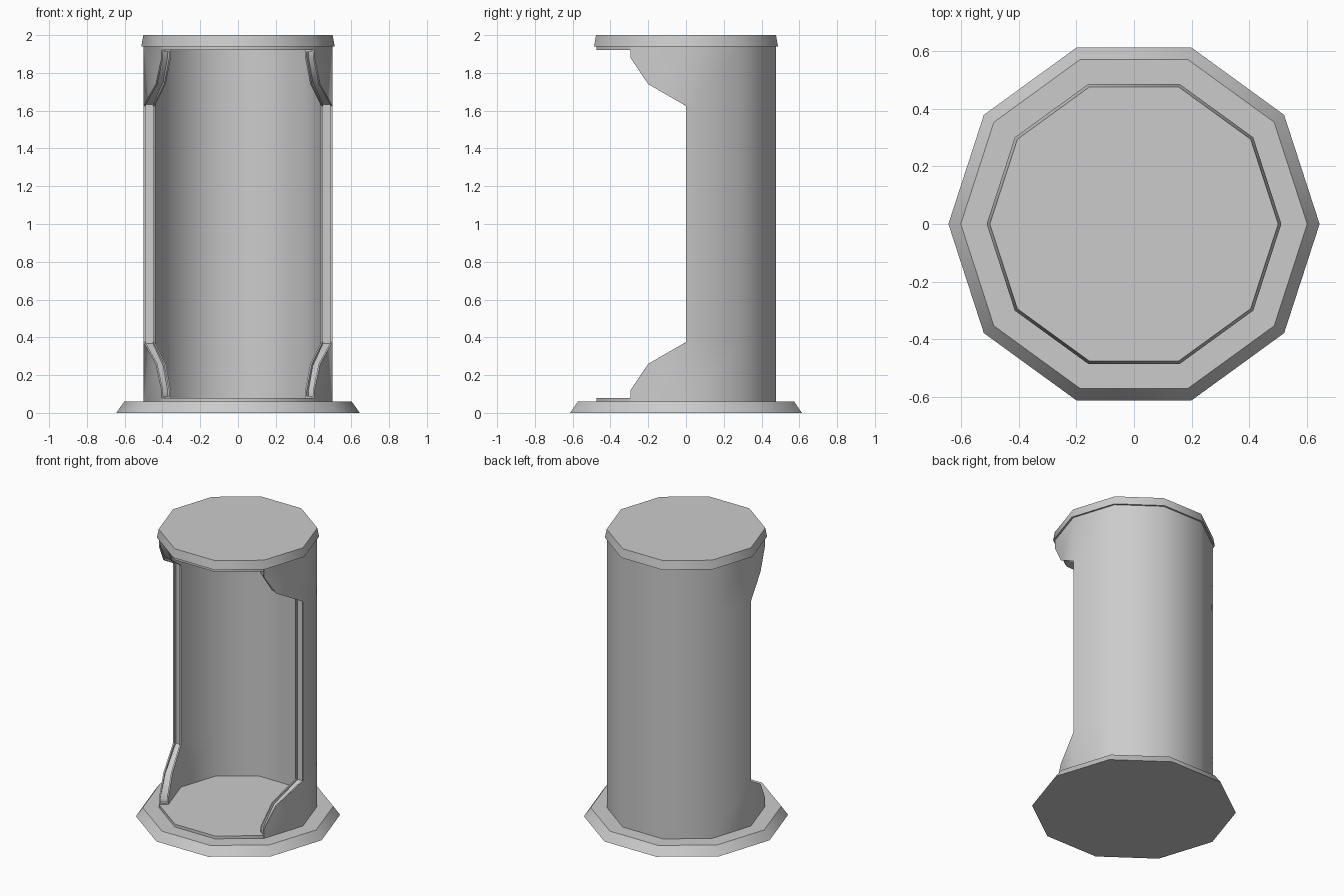
import bpy, bmesh, math

if "Cube" in bpy.data.objects:
    bpy.data.objects.remove(bpy.data.objects["Cube"])

SIDES = 10
STEP = math.tau / SIDES
R_OUT, R_IN = 0.50, 0.44


def finish(bm, name):
    bmesh.ops.recalc_face_normals(bm, faces=bm.faces[:])
    me = bpy.data.meshes.new(name)
    bm.to_mesh(me)
    bm.free()
    ob = bpy.data.objects.new(name, me)
    bpy.context.collection.objects.link(ob)
    bpy.ops.object.select_all(action='DESELECT')
    ob.select_set(True)
    bpy.context.view_layer.objects.active = ob
    bpy.ops.object.shade_smooth_by_angle(angle=math.radians(40))
    return ob


def decagon_block(name, rings):
    """Closed solid through a stack of (radius, z) decagons."""
    bm = bmesh.new()
    loops = [[bm.verts.new((r * math.cos(i * STEP), r * math.sin(i * STEP), z))
              for i in range(SIDES)] for r, z in rings]
    for a, b in zip(loops, loops[1:]):
        for i in range(SIDES):
            j = (i + 1) % SIDES
            bm.faces.new((a[i], a[j], b[j], b[i]))
    bm.faces.new(loops[0][::-1])
    bm.faces.new(loops[-1])
    return finish(bm, name)


def curved_wall(name):
    bm = bmesh.new()
    zs = (0.06, 0.375, 1.625, 1.94)
    # back half: five panels
    cols = [[bm.verts.new((R_OUT * math.cos(i * STEP), R_OUT * math.sin(i * STEP), z))
             for z in zs] for i in range(SIDES // 2 + 1)]
    for a, b in zip(cols, cols[1:]):
        for k in range(3):
            bm.faces.new((a[k], b[k], b[k + 1], a[k + 1]))
    # stepped corner brackets on the next panel forward, low and high, both sides
    fx, fy = R_OUT * math.cos(STEP), -R_OUT * math.sin(STEP)
    profile = ((1, 0.06), (1, 0.08), (1, 0.12), (0.68, 0.26))
    for sx, col in ((1, cols[0]), (-1, cols[-1])):
        for top in (False, True):
            pts = [bm.verts.new((sx * (R_OUT + (fx - R_OUT) * t), fy * t,
                                 2 - z if top else z)) for t, z in profile]
            ends = (col[2], col[3]) if top else (col[1], col[0])
            bm.faces.new(pts + ([ends[0], ends[1]]))
    # inner skin and closing edge strips
    outer_faces = bm.faces[:]
    border = [e for e in bm.edges if e.is_boundary]
    inner = {}
    for v in bm.verts[:]:
        s = R_IN / R_OUT
        inner[v] = bm.verts.new((v.co.x * s, v.co.y * s, v.co.z))
    for f in outer_faces:
        bm.faces.new([inner[v] for v in reversed(f.verts)])
    strips = []
    for e in border:
        a, b = e.verts
        f = bm.faces.new((a, b, inner[b], inner[a]))
        if all(0.079 < v.co.z < 1.921 for v in f.verts):
            strips.append(f)
    bmesh.ops.recalc_face_normals(bm, faces=bm.faces[:])
    # recessed channel along the doorway edge
    bmesh.ops.inset_region(bm, faces=strips, thickness=0.009, use_even_offset=True)
    bmesh.ops.inset_region(bm, faces=strips, thickness=0.0005, depth=-0.015,
                           use_even_offset=True)
    return finish(bm, name)


decagon_block("base_plate", [(0.645, 0), (0.602, 0.06)])
decagon_block("floor_disc", [(0.499, 0.055), (0.499, 0.08)])
curved_wall("curved_wall")
decagon_block("ceiling_disc", [(0.499, 1.92), (0.499, 1.945)])
decagon_block("top_cap", [(0.512, 1.94), (0.501, 2.0)])
